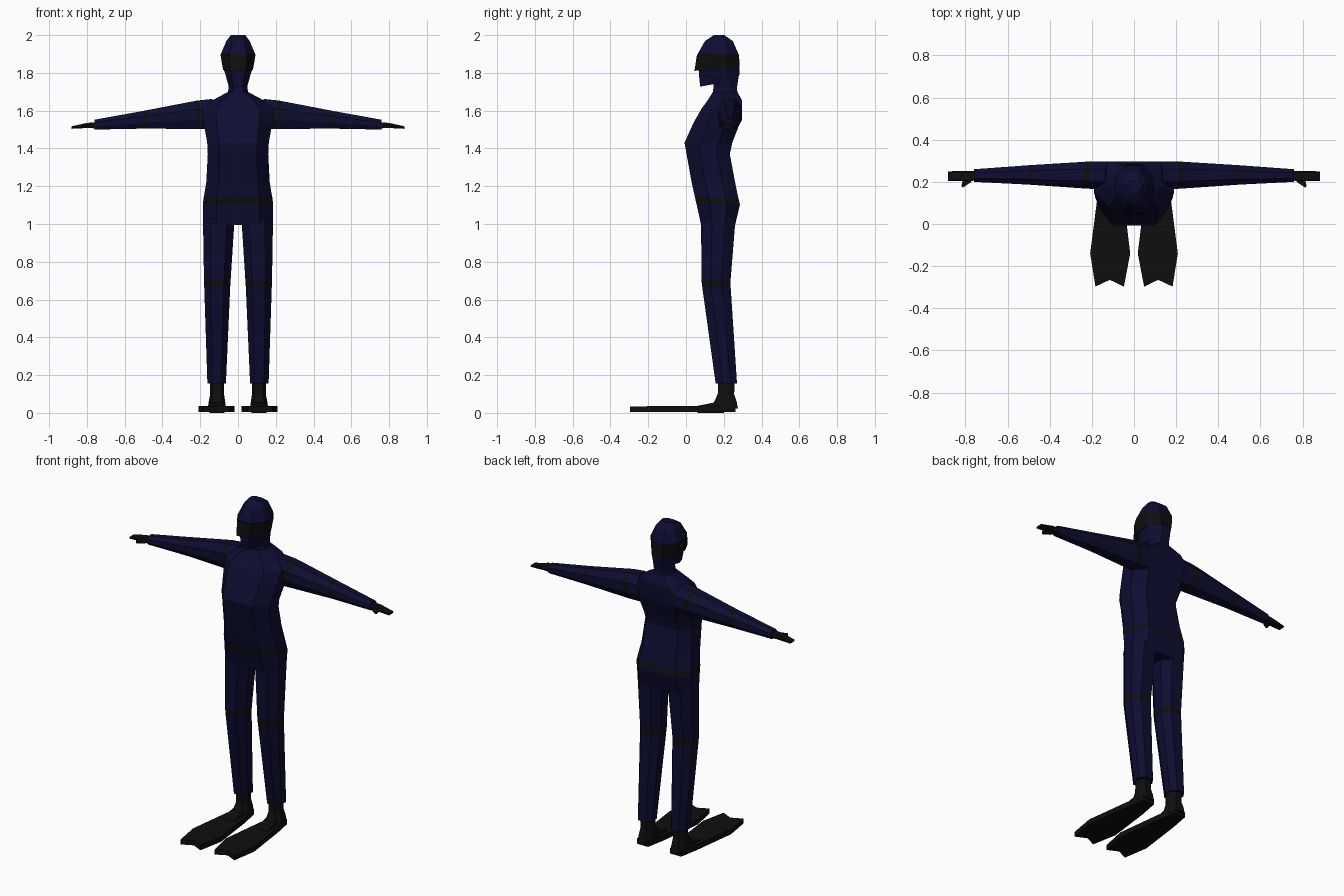
import bpy, bmesh


def material(name, rgb):
    m = bpy.data.materials.new(name)
    m.diffuse_color = (*rgb, 1)
    return m


MATS = [material("navy suit", (0.0040, 0.0040, 0.031)),
        material("black rubber", (0.0045, 0.0045, 0.0045))]
NAVY, BLACK = 0, 1


def finish(name, bm, mirror):
    bmesh.ops.recalc_face_normals(bm, faces=bm.faces)
    me = bpy.data.meshes.new(name)
    bm.to_mesh(me)
    bm.free()
    for m in MATS:
        me.materials.append(m)
    ob = bpy.data.objects.new(name, me)
    bpy.context.collection.objects.link(ob)
    if mirror:
        ob.modifiers.new("other side", 'MIRROR')
    return ob


def loft(name, rings, axis='z', low=0.5, high=0.5, mirror=False):
    """Skin eight-sided sections (t, a0, a1, b0, b1, colour, tilt) along z (a=x, b=y) or x (a=y, b=z).
    low / high are the width fractions of the flats at b0 and b1."""
    bm = bmesh.new()
    loops = []
    for t, a0, a1, b0, b1, col, *tilt in rings:
        k = tilt[0] if tilt else 0
        c, h, d = (a0 + a1) / 2, (a1 - a0) / 2, b1 - b0
        pts = [(-low, 0), (low, 0), (1, .32), (1, .7), (high, 1), (-high, 1), (-1, .7), (-1, .32)]
        loop = []
        for u, v in pts:
            a, b, s = c + u * h, b0 + v * d, t + k * (v - .5)
            loop.append(bm.verts.new((a, b, s) if axis == 'z' else (s, a, b)))
        loops.append(loop)
    for i in range(len(loops) - 1):
        p, q = loops[i], loops[i + 1]
        for j in range(8):
            n = (j + 1) % 8
            bm.faces.new((p[j], p[n], q[n], q[j])).material_index = rings[i][5]
    bm.faces.new(loops[0]).material_index = rings[0][5]
    bm.faces.new(loops[-1]).material_index = rings[-2][5]
    return finish(name, bm, mirror)


def plate(name, top, bottom_z, col, mirror=True):
    """Solid with an outline of (x, y, z) on top and a level or per-point underside."""
    bm = bmesh.new()
    up = [bm.verts.new(p) for p in top]
    dn = [bm.verts.new((x, y, bottom_z)) for x, y, z in top]
    bm.faces.new(up)
    bm.faces.new(dn)
    for i in range(len(up)):
        n = (i + 1) % len(up)
        bm.faces.new((up[i], up[n], dn[n], dn[i]))
    for f in bm.faces:
        f.material_index = col
    return finish(name, bm, mirror)


# Torso with belt stripe
loft("torso", [
    (0.995, -.184, .184, .08, .26, NAVY),
    (1.10, -.185, .185, .057, .285, NAVY),
    (1.112, -.185, .185, .054, .284, BLACK),
    (1.138, -.182, .182, .048, .277, NAVY),
    (1.22, -.168, .168, .03, .26, NAVY),
    (1.37, -.160, .160, .003, .232, NAVY),
    (1.43, -.163, .163, -.008, .245, NAVY),
    (1.54, -.182, .182, .042, .287, NAVY),
    (1.61, -.190, .190, .082, .296, NAVY),
    (1.655, -.135, .135, .115, .296, NAVY),
    (1.70, -.052, .052, .143, .272, NAVY),
], low=.62, high=.68)

# Neck and hooded head with a mask band
loft("neck", [
    (1.66, -.060, .060, .135, .275, NAVY),
    (1.72, -.050, .050, .145, .270, NAVY),
    (1.79, -.055, .055, .145, .280, NAVY),
], low=.55, high=.55)
loft("head", [
    (1.745, -.052, .052, .075, .270, NAVY, .035),
    (1.785, -.064, .064, .070, .284, NAVY, .015),
    (1.82, -.076, .076, .068, .282, NAVY),
    (1.90, -.091, .091, .062, .278, NAVY),
    (1.968, -.062, .062, .100, .248, NAVY),
    (2.00, -.038, .038, .148, .203, NAVY),
], low=.5, high=.45)
loft("mask", [
    (1.817, -.079, .079, .045, .284, BLACK, .012),
    (1.897, -.093, .093, .058, .281, BLACK),
], low=.52, high=.45)

# Arms with shoulder and elbow stripes
loft("arm", [
    (.12, .165, .296, 1.505, 1.662, NAVY, .03),
    (.195, .167, .296, 1.503, 1.654, BLACK, .035),
    (.218, .168, .296, 1.503, 1.650, NAVY, .035),
    (.485, .186, .280, 1.505, 1.602, BLACK),
    (.500, .187, .279, 1.505, 1.599, NAVY),
    (.760, .200, .260, 1.500, 1.552, NAVY),
], axis='x', low=.6, high=.45, mirror=True)

# Gloved hands and thumbs
loft("hand", [
    (.74, .207, .250, 1.506, 1.540, BLACK),
    (.80, .203, .252, 1.508, 1.535, BLACK),
    (.882, .205, .250, 1.504, 1.517, BLACK),
], axis='x', low=.8, high=.8, mirror=True)
plate("thumb", [(.765, .215, 1.528), (.775, .198, 1.528), (.812, .173, 1.522),
                (.820, .180, 1.522), (.810, .215, 1.528)], 1.508, BLACK)

# Legs with knee stripes
loft("leg", [
    (1.03, .015, .184, .075, .265, NAVY),
    (1.00, .020, .185, .080, .260, NAVY),
    (.702, .039, .180, .082, .236, BLACK),
    (.673, .041, .179, .085, .236, NAVY),
    (.155, .064, .162, .157, .270, NAVY),
], low=.5, high=.5, mirror=True)

# Boots
loft("boot", [
    (.17, .074, .147, .170, .258, BLACK),
    (.10, .074, .147, .168, .255, BLACK),
    (.06, .068, .155, .150, .268, BLACK),
    (.022, .064, .160, .130, .275, BLACK),
], low=.6, high=.55, mirror=True)

# Swim fins with a notched tip
plate("fin", [(.075, .262, .036), (.150, .262, .036), (.172, .140, .036), (.208, -.140, .036),
              (.183, -.297, .034), (.115, -.265, .034), (.048, -.297, .034), (.018, -.140, .036),
              (.052, .140, .036)], 0.004, BLACK)
# Raised instep joining boot and fin
plate("instep", [(.072, .20, .065), (.150, .20, .065), (.152, .06, .037), (.078, .06, .037)], 0.0, BLACK)
